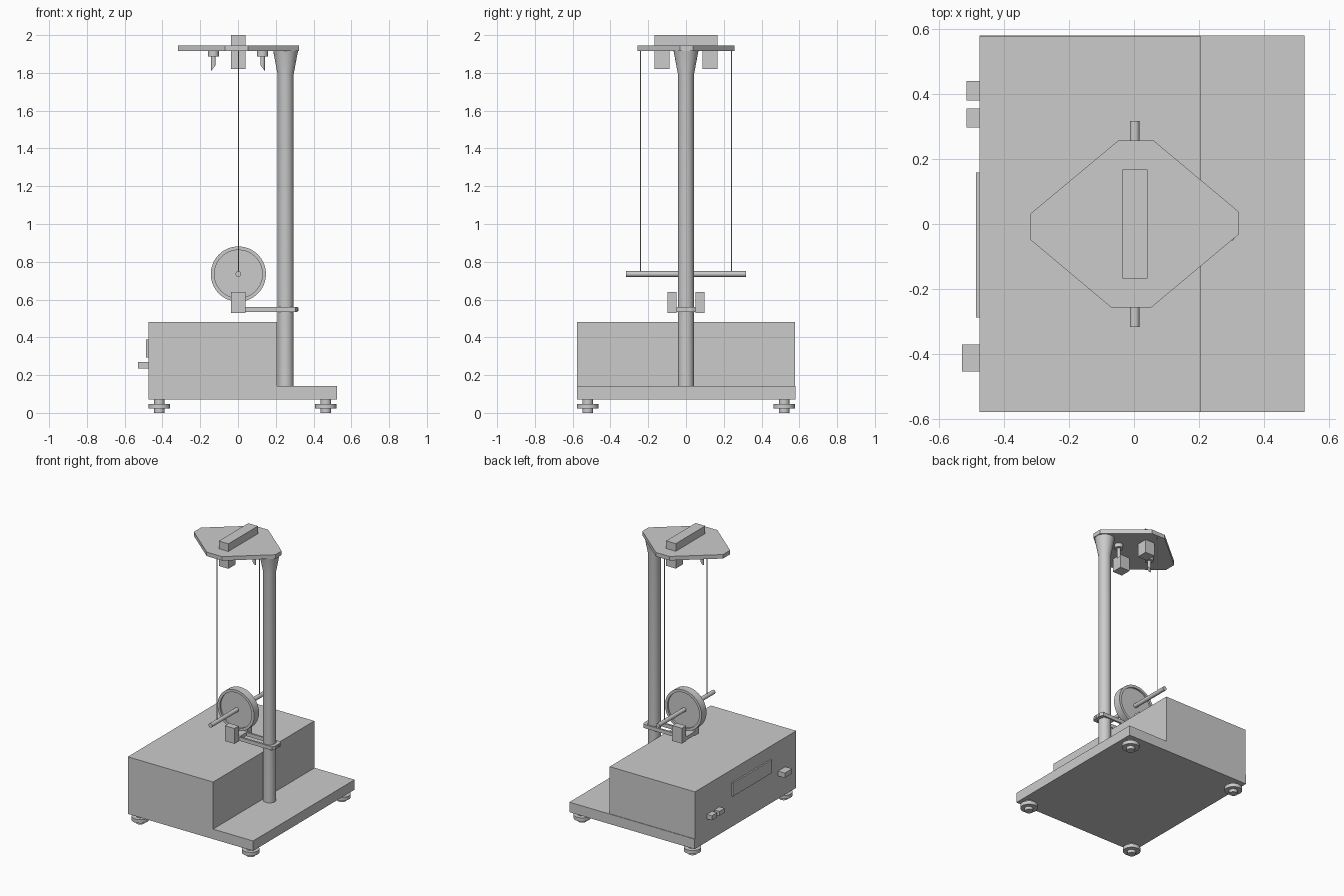
import bpy, bmesh, math
from mathutils import Matrix, Vector

if "Cube" in bpy.data.objects:
    bpy.data.objects.remove(bpy.data.objects["Cube"])


def finish(name, bm, smooth=False):
    bmesh.ops.recalc_face_normals(bm, faces=bm.faces)
    me = bpy.data.meshes.new(name)
    bm.to_mesh(me)
    bm.free()
    ob = bpy.data.objects.new(name, me)
    bpy.context.collection.objects.link(ob)
    if smooth:
        bpy.ops.object.select_all(action='DESELECT')
        ob.select_set(True)
        bpy.context.view_layer.objects.active = ob
        bpy.ops.object.shade_smooth_by_angle(angle=math.radians(35))
    return ob


def box(name, x0, x1, y0, y1, z0, z1):
    bm = bmesh.new()
    bmesh.ops.create_cube(bm, size=1)
    for v in bm.verts:
        v.co = ((x0, x1)[v.co.x > 0], (y0, y1)[v.co.y > 0], (z0, z1)[v.co.z > 0])
    return finish(name, bm)


def prism(name, outline, z0, z1):
    bm = bmesh.new()
    face = bm.faces.new([bm.verts.new((x, y, z0)) for x, y in outline])
    ext = bmesh.ops.extrude_face_region(bm, geom=[face])['geom']
    for v in ext:
        if isinstance(v, bmesh.types.BMVert):
            v.co.z = z1
    return finish(name, bm)


def lathe(name, profile, loc, seg=48, along_y=False):
    # profile of (radius, height), starting and ending on the axis
    bm = bmesh.new()
    verts = [bm.verts.new((r, 0, h)) for r, h in profile]
    edges = [bm.edges.new(p) for p in zip(verts, verts[1:])]
    bmesh.ops.spin(bm, geom=verts + edges, cent=(0, 0, 0), axis=(0, 0, 1),
                   angle=2 * math.pi, steps=seg, use_duplicate=False)
    bmesh.ops.remove_doubles(bm, verts=bm.verts, dist=1e-5)
    m = Matrix.Translation(Vector(loc))
    if along_y:
        m = m @ Matrix.Rotation(math.pi / 2, 4, 'X')
    bm.transform(m)
    return finish(name, bm, True)


def rod(name, r, h0, h1, loc, seg=32, along_y=False):
    return lathe(name, [(0, h0), (r, h0), (r, h1), (0, h1)], loc, seg, along_y)


# Base plate, housing and levelling feet
box("base_plate", -0.475, 0.525, -0.578, 0.58, 0.07, 0.142)
box("control_housing", -0.475, 0.206, -0.578, 0.576, 0.142, 0.482)
for x in (-0.416, 0.465):
    for y in (-0.52, 0.52):
        lathe("levelling_foot", [(0, 0), (0.028, 0), (0.028, 0.022), (0.057, 0.022),
                                 (0.057, 0.048), (0.028, 0.048), (0.028, 0.071), (0, 0.071)],
              (x, y, 0))

# Display panel and buttons on the left face
box("display_panel", -0.486, -0.474, -0.288, 0.158, 0.292, 0.388)
box("button_upper", -0.515, -0.474, 0.38, 0.44, 0.235, 0.268)
box("button_lower", -0.515, -0.474, 0.297, 0.356, 0.235, 0.268)
box("power_switch", -0.529, -0.474, -0.454, -0.371, 0.235, 0.27)

# Column with flared head
lathe("column", [(0, 0.14), (0.042, 0.14), (0.042, 1.79), (0.066, 1.918), (0, 1.918)],
      (0.252, 0, 0))

# Top plate
prism("top_plate", [(-0.318, 0.032), (-0.048, 0.257), (0.06, 0.257), (0.322, 0.038),
                    (0.322, -0.032), (0.053, -0.257), (-0.07, -0.257), (-0.318, -0.049)],
      1.916, 1.945)

# Bridge block with two hanging legs
box("bridge_block", -0.036, 0.041, -0.168, 0.168, 1.944, 2.0)
for s in (-1, 1):
    y0, y1 = sorted((s * 0.088, s * 0.168))
    box("bridge_leg", -0.036, 0.041, y0, y1, 1.82, 1.917)

# Thumb screws with slant-cut pins
for s in (-1, 1):
    x = s * 0.13
    rod("screw_collar", 0.029, 1.888, 1.918, (x, 0, 0))
    pin = rod("screw_pin", 0.012, 1.826, 1.89, (x, 0, 0), 24)
    for v in pin.data.vertices:
        if v.co.z < 1.85:
            v.co.z -= s * (v.co.x - x) * 1.3

# Suspended wheel: raised rim, thinner disc, long axle
C = (0.002, 0, 0.735)
lathe("wheel", [(0, -0.016), (0.127, -0.016), (0.127, -0.028), (0.146, -0.028),
                (0.146, 0.028), (0.127, 0.028), (0.127, 0.016), (0, 0.016)], C, 64, True)
rod("axle", 0.015, -0.317, 0.317, C, 32, True)
for y in (-0.241, 0.241):
    rod("suspension_thread", 0.0025, 0.735, 1.918, (0.002, y, 0), 8)

# Light gate: two sensor blocks, cross bar and arms clamped around the column
box("gate_cross_bar", -0.036, 0.041, -0.052, 0.052, 0.535, 0.561)
for s in (-1, 1):
    y0, y1 = sorted((s * 0.05, s * 0.099))
    box("gate_block", -0.036, 0.041, y0, y1, 0.53, 0.641)
    y0, y1 = sorted((s * 0.036, s * 0.05))
    box("gate_arm", 0.03, 0.305, y0, y1, 0.535, 0.561)
    rod("clamp_screw", 0.009, -0.004, 0.004, (0, 0, 0), 16).matrix_world = (
        Matrix.Translation((0.316, s * 0.014, 0.548)) @ Matrix.Rotation(math.pi / 2, 4, 'Y'))
prism("clamp_end", [(0.288, -0.05), (0.305, -0.05), (0.316, -0.03), (0.316, 0.03),
                    (0.305, 0.05), (0.288, 0.05)], 0.535, 0.561)
